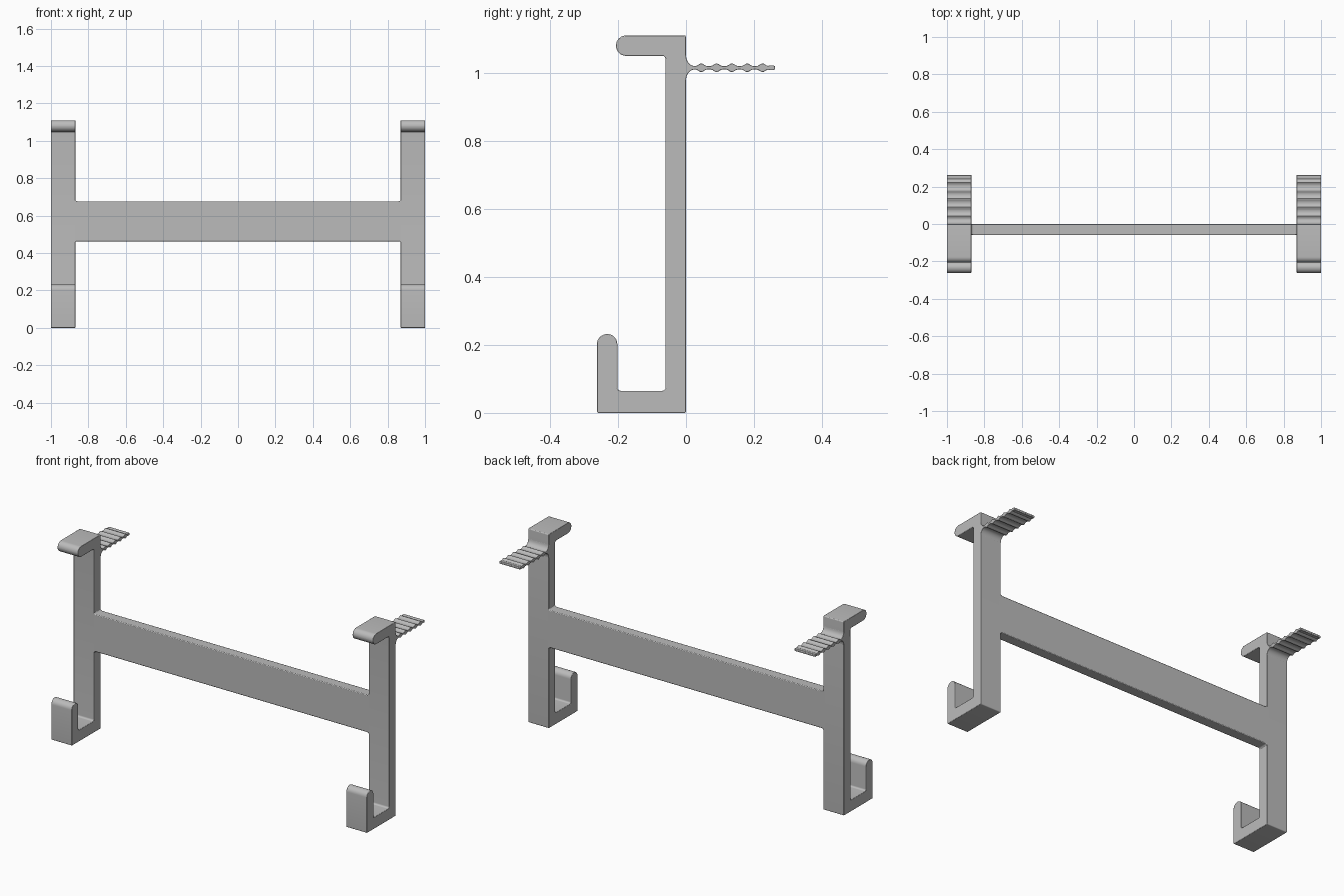
import bpy, bmesh, math
from mathutils import Vector

cube = bpy.data.objects.get("Cube")
if cube:
    bpy.data.objects.remove(cube, do_unlink=True)

grey = bpy.data.materials.new("mid grey")
grey.use_nodes = True
COLOUR = (0.5, 0.5, 0.5, 1)
grey.diffuse_color = COLOUR
grey.node_tree.nodes["Principled BSDF"].inputs["Base Color"].default_value = COLOUR


def rounded(corners, steps=8):
    """Turn (a, b, radius) corners into an outline with arcs."""
    pts = []
    for i, (a, b, r) in enumerate(corners):
        p = Vector((a, b))
        if r == 0:
            pts.append(p)
            continue
        u = (Vector(corners[i - 1][:2]) - p).normalized()
        v = (Vector(corners[(i + 1) % len(corners)][:2]) - p).normalized()
        half = u.angle(v) / 2
        centre = p + (u + v).normalized() * (r / math.sin(half))
        start = p + u * (r / math.tan(half)) - centre
        end = p + v * (r / math.tan(half)) - centre
        sweep = start.angle_signed(end)
        for k in range(steps + 1):
            t = -sweep * k / steps
            c, s = math.cos(t), math.sin(t)
            pts.append(centre + Vector((start.x * c - start.y * s,
                                        start.x * s + start.y * c)))
    return pts


def prism(name, outline, place, depth, bevel):
    """Extrude an outline placed in space, then soften its rims."""
    bm = bmesh.new()
    face = bm.faces.new([bm.verts.new(place(p)) for p in outline])
    new = bmesh.ops.extrude_face_region(bm, geom=[face])["geom"]
    bmesh.ops.translate(bm, vec=depth,
                        verts=[g for g in new if isinstance(g, bmesh.types.BMVert)])
    bmesh.ops.recalc_face_normals(bm, faces=bm.faces[:])
    mesh = bpy.data.meshes.new(name)
    bm.to_mesh(mesh)
    bm.free()
    mesh.materials.append(grey)
    ob = bpy.data.objects.new(name, mesh)
    bpy.context.collection.objects.link(ob)
    mod = ob.modifiers.new("soft rim", 'BEVEL')
    mod.width = bevel
    mod.segments = 2
    mod.limit_method = 'ANGLE'
    mod.angle_limit = math.radians(50)
    bpy.ops.object.select_all(action='DESELECT')
    ob.select_set(True)
    bpy.context.view_layer.objects.active = ob
    bpy.ops.object.shade_smooth_by_angle(angle=math.radians(35))
    return ob


TOP, BACK, WALL = 1.11, 0.0, -0.06
INNER, WIDTH = 0.87, 0.13

# Side profile of an arm: spine, upper lip and lower hook
arm = rounded([
    (BACK, 0, .005), (BACK, TOP, .005),
    (-.206, TOP, .0299), (-.206, 1.05, .0299),
    (WALL, 1.05, .01), (WALL, .065, .01),
    (-.202, .065, .01), (-.202, .232, .0299),
    (-.262, .232, .0299), (-.262, 0, .005),
])

# Side profile of a ribbed tongue, flared where it meets the arm
MID, THIN, THICK, PITCH, TIP = 1.015, .005, .013, .045, .262
upper = [(-.01, .037), (0, .037)]
for k in range(1, 7):
    t = math.radians(15 * k)
    upper.append((.026 * (1 - math.cos(t)), .037 - (.037 - THIN) * math.sin(t)))
steps = 40
for k in range(1, steps + 1):
    y = .026 + (TIP - .028) * k / steps - .002 * k / steps
    wave = .5 + .5 * math.cos(2 * math.pi * y / PITCH)
    upper.append((y, THIN + (THICK - THIN) * wave ** 2 if y < TIP - .016 else .007))
upper.append((TIP, .004))
tongue = [Vector((y, MID + h)) for y, h in upper]
tongue += [Vector((y, MID - h)) for y, h in reversed(upper)]

for side, x in (("left", INNER), ("right", -INNER - WIDTH)):
    place = lambda p, x=x: (x, p.x, p.y)
    prism(side + "_arm", arm, place, (WIDTH, 0, 0), .004)
    prism(side + "_ribbed_tongue", tongue, place, (WIDTH, 0, 0), .0015)

# Crossbar with filleted ends that run into the arms
LOW, HIGH, END, FLARE = .463, .677, INNER + .002, .04
end = [(END, LOW, .015), (END, LOW - FLARE, 0), (END + .012, LOW - FLARE, 0),
       (END + .012, HIGH + FLARE, 0), (END, HIGH + FLARE, 0), (END, HIGH, .015)]
bar = rounded(end + [(-x, z, r) for x, z, r in reversed(end)])
prism("crossbar", bar, lambda p: (p.x, WALL, p.y), (0, BACK - WALL, 0), .004)
